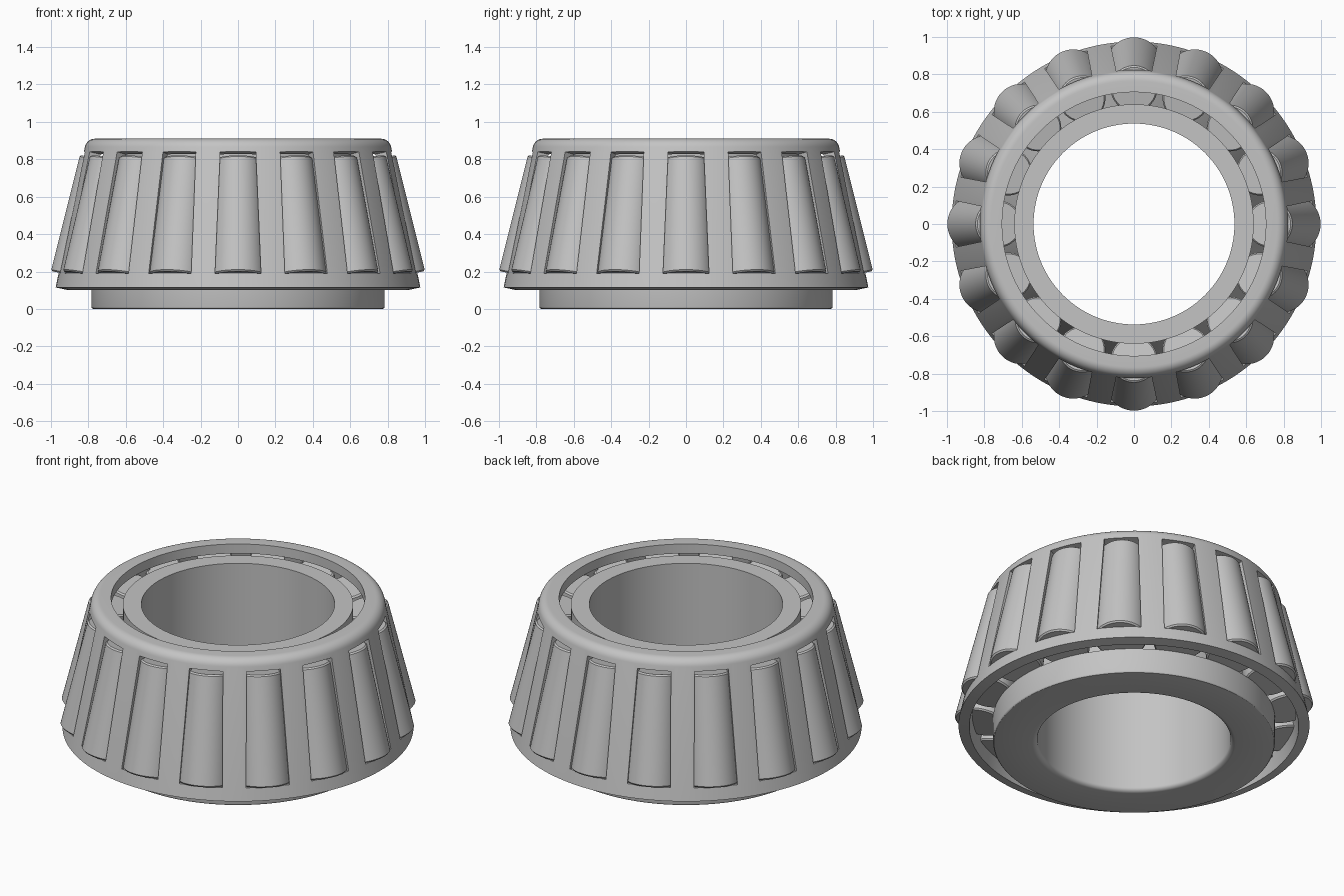
import bpy, bmesh, math
from mathutils import Matrix, Vector

if "Cube" in bpy.data.objects:
    bpy.data.objects.remove(bpy.data.objects["Cube"], do_unlink=True)

COUNT = 16
steel = bpy.data.materials.new("brushed_steel")
steel.use_nodes = True
GREY = (0.55, 0.55, 0.55, 1)
steel.diffuse_color = GREY
steel.node_tree.nodes["Principled BSDF"].inputs["Base Color"].default_value = GREY


def add_object(name, bm):
    bmesh.ops.remove_doubles(bm, verts=bm.verts, dist=1e-5)
    bmesh.ops.recalc_face_normals(bm, faces=bm.faces)
    mesh = bpy.data.meshes.new(name)
    bm.to_mesh(mesh)
    bm.free()
    mesh.materials.append(steel)
    obj = bpy.data.objects.new(name, mesh)
    bpy.context.collection.objects.link(obj)
    return obj


def lathe(name, profile, segments):
    """Spin a closed (radius, height) profile around z."""
    bm = bmesh.new()
    rings = []
    for i in range(segments):
        a = 2 * math.pi * i / segments
        rings.append([bm.verts.new((r * math.cos(a), r * math.sin(a), z)) for r, z in profile])
    n = len(profile)
    for i in range(segments):
        a, b = rings[i], rings[(i + 1) % segments]
        for j in range(n):
            k = (j + 1) % n
            if profile[j][0] == 0 and profile[k][0] == 0:
                continue
            if profile[j][0] == 0:
                bm.faces.new((a[j], b[k], a[k]))
            elif profile[k][0] == 0:
                bm.faces.new((a[j], b[j], a[k]))
            else:
                bm.faces.new((a[j], b[j], b[k], a[k]))
    return add_object(name, bm)


def arc(cx, cz, radius, start, end, steps=6):
    angles = [math.radians(start + (end - start) * i / steps) for i in range(steps + 1)]
    return [(cx + radius * math.cos(t), cz + radius * math.sin(t)) for t in angles]


def smooth(obj, angle=30):
    bpy.ops.object.select_all(action='DESELECT')
    obj.select_set(True)
    bpy.context.view_layer.objects.active = obj
    bpy.ops.object.shade_smooth_by_angle(angle=math.radians(angle))


# Inner ring: bore, lower rib, tapered raceway and upper lip
ring_profile = (arc(0.565, 0.03, 0.03, 180, 270) + arc(0.773, 0.01, 0.01, 270, 360, 3)
                + [(0.783, 0.152), (0.71, 0.137), (0.60, 0.767), (0.64, 0.776),
                   (0.64, 0.87), (0.537, 0.87)])
ring_profile = [(max(r, 0.537), z) for r, z in ring_profile]
smooth(lathe("inner_ring", ring_profile, 128))

# Cage: conical wall with a rounded top and an inward lip
cage_profile = ([(0.915, 0.102), (0.975, 0.115)] + arc(0.765, 0.855, 0.055, 12, 90, 8)
                + [(0.705, 0.91), (0.705, 0.852), (0.757, 0.852)])
cage = lathe("cage", cage_profile, 128)

# Tapered windows cut through the cage wall
tilt = math.radians(12)
normal = Vector((math.cos(tilt), 0, math.sin(tilt)))
bm = bmesh.new()
for i in range(COUNT):
    turn = Matrix.Rotation(2 * math.pi * i / COUNT, 3, 'Z')
    corners = []
    for base, half in ((Vector((0.96, 0, 0.192)), 0.123), (Vector((0.82, 0, 0.84)), 0.095)):
        for depth, side in ((-1, -1), (-1, 1), (1, 1), (1, -1)):
            point = base + normal * 0.1 * depth + Vector((0, side * half, 0))
            corners.append(bm.verts.new(turn @ point))
    low, high = corners[:4], corners[4:]
    bm.faces.new(low[::-1])
    bm.faces.new(high)
    for j in range(4):
        k = (j + 1) % 4
        bm.faces.new((low[j], low[k], high[k], high[j]))
cutter = add_object("window_cutter", bm)
cutter.hide_render = True

cut = cage.modifiers.new("windows", 'BOOLEAN')
cut.operation = 'DIFFERENCE'
cut.solver = 'EXACT'
cut.object = cutter
bpy.context.view_layer.objects.active = cage
bpy.ops.object.modifier_apply(modifier=cut.name)
bpy.data.objects.remove(cutter, do_unlink=True)
smooth(cage)

# Tapered rollers, leaning inward around the raceway
bottom, top = Vector((0.855, 0, 0.172)), Vector((0.723, 0, 0.797))
axis = top - bottom
length, ease = axis.length, 0.008
roller_profile = [(0, 0), (0.148 - ease, 0), (0.148, ease),
                  (0.125, length - ease), (0.125 - ease, length), (0, length)]
first = lathe("roller_1", roller_profile, 48)
smooth(first)
lean = Matrix.Translation(bottom) @ Matrix.Rotation(math.atan2(axis.x, axis.z), 4, 'Y')
for i in range(COUNT):
    roller = first
    if i:
        roller = bpy.data.objects.new("roller_%d" % (i + 1), first.data)
        bpy.context.collection.objects.link(roller)
    roller.matrix_world = Matrix.Rotation(2 * math.pi * i / COUNT, 4, 'Z') @ lean
